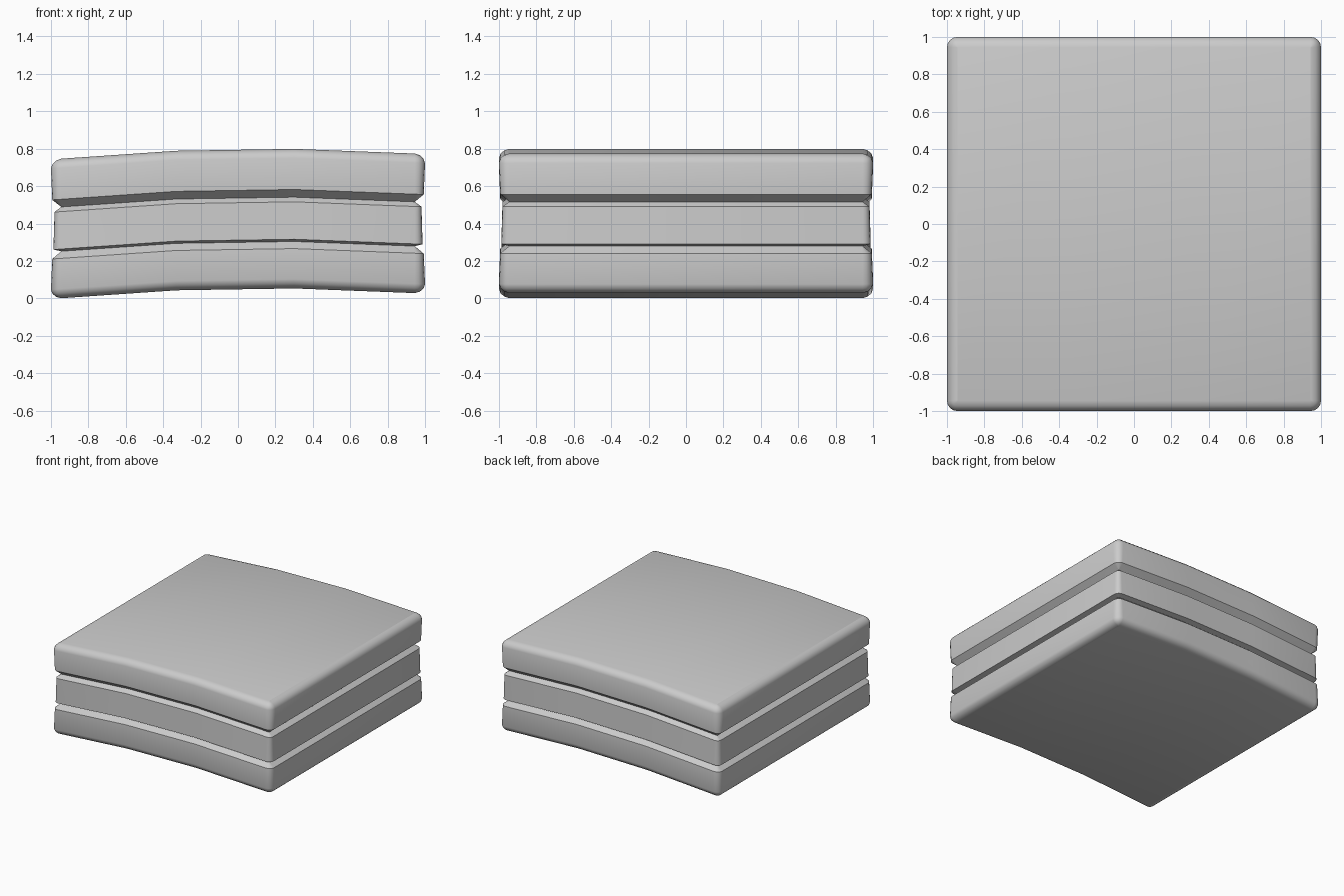
import bpy, bmesh, math

if "Cube" in bpy.data.objects:
    bpy.data.objects.remove(bpy.data.objects["Cube"])

CORE = 0.945   # half width at the grooves and flat faces
SEG = 4        # corner segments

# Arch of the stack along x: (x, lift)
ARCH = [(-1.0, -0.003), (-0.33, 0.043), (0.30, 0.053), (1.0, 0.026)]

# Side profile from bottom to top: (half width, height)
PROFILE = [
    (0.945, 0.0), (0.972, 0.009), (0.992, 0.027), (1.0, 0.050),      # bottom slab
    (0.993, 0.213), (0.945, 0.251),                                  # lower groove
    (0.987, 0.263), (0.981, 0.463), (0.945, 0.488),                  # middle slab, upper groove
    (0.993, 0.529), (1.0, 0.697),                                    # top slab
    (0.992, 0.720), (0.972, 0.738), (0.945, 0.746),
]


def lift(x):
    for (x0, z0), (x1, z1) in zip(ARCH, ARCH[1:]):
        if x <= x1:
            break
    return z0 + (z1 - z0) * (x - x0) / (x1 - x0)


def front_half(half):
    """Front half of a rounded square, from left to right."""
    r = max(half - CORE, 0.001)
    c = half - r
    left = [(-c - r * math.cos(a), -c - r * math.sin(a))
            for a in (math.pi / 2 * i / SEG for i in range(SEG + 1))]
    mid = [(ARCH[1][0], -half), (ARCH[2][0], -half)]
    return left + mid + [(-x, y) for x, y in reversed(left)]


bm = bmesh.new()
fronts, backs = [], []
for half, z in PROFILE:
    pts = front_half(half)
    fronts.append([bm.verts.new((x, y, z + lift(x))) for x, y in pts])
    backs.append([bm.verts.new((x, -y, z + lift(x))) for x, y in pts])

# Side walls
rings = [f + b[::-1] for f, b in zip(fronts, backs)]
for lo, hi in zip(rings, rings[1:]):
    n = len(lo)
    for i in range(n):
        j = (i + 1) % n
        bm.faces.new((lo[i], lo[j], hi[j], hi[i]))

# Bottom and top caps as strips running front to back
for k in (0, -1):
    f, b = fronts[k], backs[k]
    for i in range(len(f) - 1):
        bm.faces.new((f[i], f[i + 1], b[i + 1], b[i]))

bmesh.ops.recalc_face_normals(bm, faces=bm.faces)
mesh = bpy.data.meshes.new("slab_stack")
bm.to_mesh(mesh)
bm.free()
stack = bpy.data.objects.new("slab_stack", mesh)
bpy.context.collection.objects.link(stack)

# Smooth faces with sharp groove edges
bpy.context.view_layer.objects.active = stack
stack.select_set(True)
bpy.ops.object.shade_smooth_by_angle(angle=math.radians(32))
